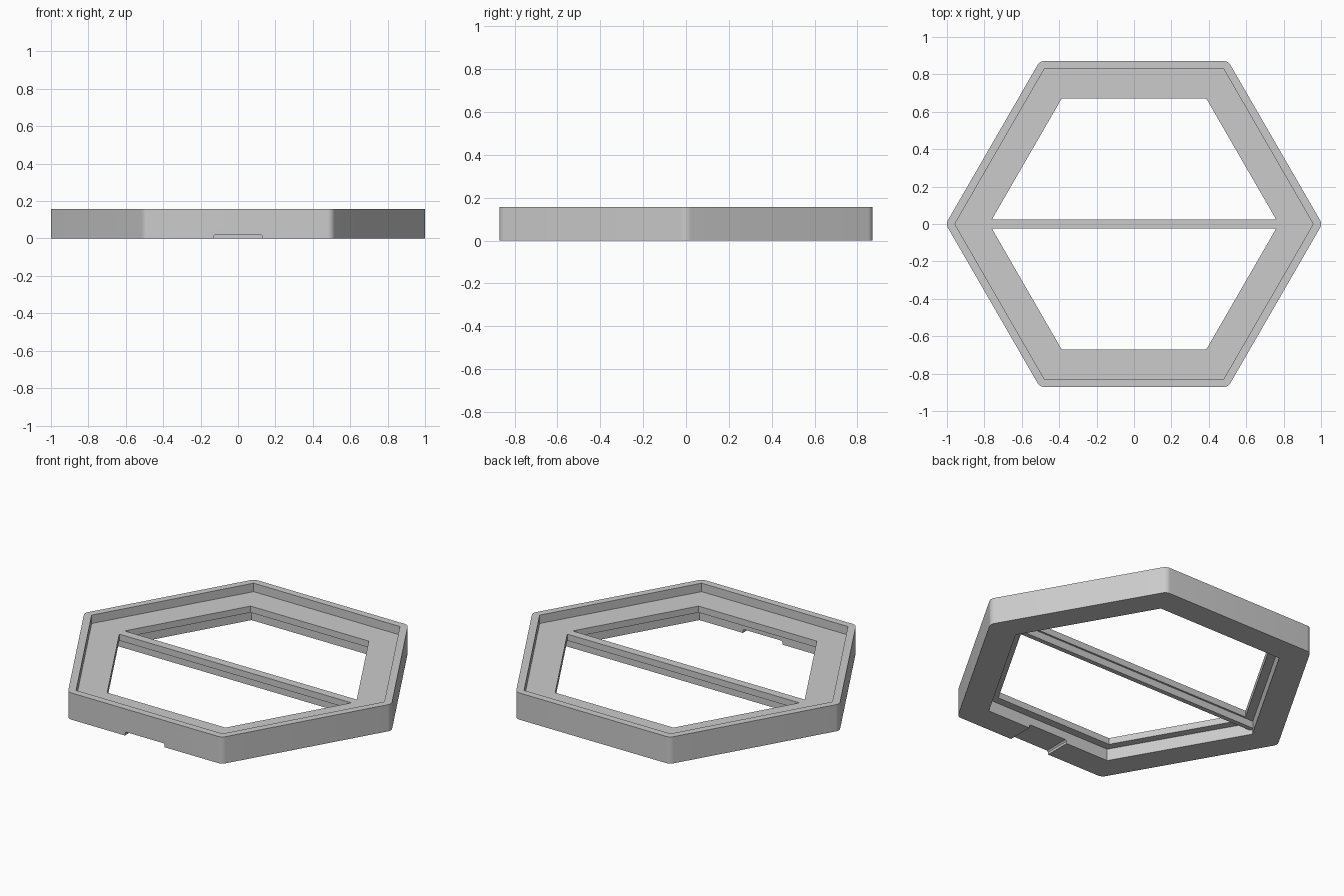
import bpy, bmesh
from math import cos, sin, pi, radians, sqrt

cube = bpy.data.objects.get("Cube")
if cube:
    bpy.data.objects.remove(cube, do_unlink=True)

# Main dimensions
TOP, LEDGE, STEP, BAR_BOTTOM = 0.158, 0.108, 0.07, 0.028
RIM_R, OPENING_R, RECESS_R = 0.958, 0.774, 0.828
CORNER = 0.042
BAR_HALF, WEB_HALF = 0.025, 0.014
ARC = 8

grey = bpy.data.materials.new("plain_grey")
grey.use_nodes = True
colour = (0.6, 0.6, 0.6, 1)
grey.diffuse_color = colour
grey.node_tree.nodes["Principled BSDF"].inputs["Base Color"].default_value = colour


def finish(name, bm):
    bmesh.ops.remove_doubles(bm, verts=bm.verts, dist=1e-5)
    bmesh.ops.recalc_face_normals(bm, faces=bm.faces)
    mesh = bpy.data.meshes.new(name)
    bm.to_mesh(mesh)
    bm.free()
    mesh.materials.append(grey)
    obj = bpy.data.objects.new(name, mesh)
    bpy.context.collection.objects.link(obj)
    return obj


def hex_loop(bm, radius, rounding, z):
    """Hexagon loop, offset outward by a rounding radius."""
    loop = []
    for side in range(6):
        a = side * pi / 3
        for i in range(ARC + 1):
            b = a + (i / ARC - 0.5) * pi / 3
            loop.append(bm.verts.new((radius * cos(a) + rounding * cos(b),
                                      radius * sin(a) + rounding * sin(b), z)))
    return loop


def prism(name, outline, axis, low, high):
    """Extrude a 2D outline along y or z."""
    bm = bmesh.new()
    place = (lambda u, v, t: (u, v, t)) if axis == "z" else (lambda u, v, t: (u, t, v))
    ends = [[bm.verts.new(place(u, v, t)) for u, v in outline] for t in (low, high)]
    for end in ends:
        bm.faces.new(end)
    for i in range(len(outline)):
        j = (i + 1) % len(outline)
        bm.faces.new((ends[0][i], ends[0][j], ends[1][j], ends[1][i]))
    return finish(name, bm)


def bar(name, half, reach, low, high):
    """Crossbar layer whose pointed ends fit the hexagon corners."""
    x = reach - half / sqrt(3)
    outline = [(x, -half), (reach, 0), (x, half), (-x, half), (-reach, 0), (-x, -half)]
    return prism(name, outline, "z", low, high)


# Hexagonal frame: closed cross-section with rim, ledge and underside recess
section = [(RIM_R, CORNER, 0), (RIM_R, CORNER, TOP), (RIM_R, 0, TOP), (RIM_R, 0, LEDGE),
           (OPENING_R, 0, LEDGE), (OPENING_R, 0, STEP), (RECESS_R, 0, STEP), (RECESS_R, 0, 0)]
bm = bmesh.new()
loops = [hex_loop(bm, *s) for s in section]
for k, a in enumerate(loops):
    b = loops[(k + 1) % len(loops)]
    for i in range(len(a)):
        j = (i + 1) % len(a)
        bm.faces.new((a[i], a[j], b[j], b[i]))
bmesh.ops.dissolve_degenerate(bm, dist=1e-5, edges=bm.edges)
frame = finish("hexagonal_frame", bm)

# Shallow notch through the bottom of the front wall
notch = prism("notch_cutter", [(-0.13, -0.05), (0.13, -0.05), (0.13, 0.014),
                               (0.122, 0.022), (-0.122, 0.022), (-0.13, 0.014)],
              "y", -1, -0.6)
notch.hide_render = True
cut = frame.modifiers.new("notch", "BOOLEAN")
cut.operation = "DIFFERENCE"
cut.solver = "EXACT"
cut.object = notch
bpy.ops.object.select_all(action="DESELECT")
frame.select_set(True)
bpy.context.view_layer.objects.active = frame
bpy.ops.object.modifier_apply(modifier=cut.name)
bpy.data.objects.remove(notch, do_unlink=True)
bpy.ops.object.shade_smooth_by_angle(angle=radians(25))

# Crossbar: wide top flange over a narrower web
bar("crossbar_flange", BAR_HALF, OPENING_R, STEP, LEDGE)
bar("crossbar_web", WEB_HALF, RECESS_R, BAR_BOTTOM, STEP)
